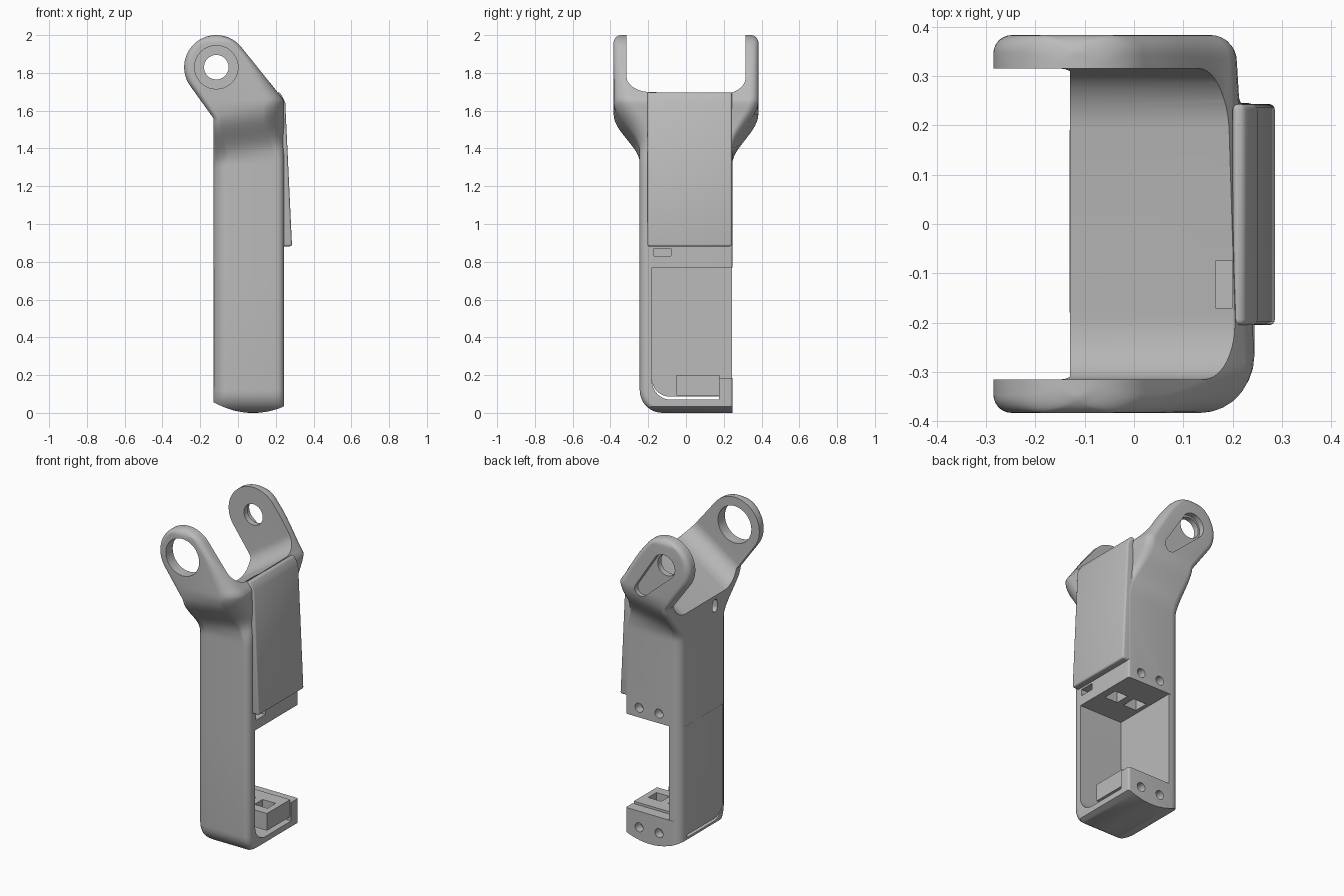
import bpy, bmesh
from math import sin, cos, pi, sqrt, atan2, radians

cube = bpy.data.objects.get("Cube")
if cube:
    bpy.data.objects.remove(cube, do_unlink=True)

GREY = bpy.data.materials.new("plain grey")
GREY.use_nodes = True
GREY.diffuse_color = (0.5, 0.5, 0.5, 1)
GREY.node_tree.nodes["Principled BSDF"].inputs["Base Color"].default_value = (0.5, 0.5, 0.5, 1)

PX, PZ, R = -0.115, 1.83, 0.17      # pivot centre and arm tip radius


def add_object(name, bm):
    bmesh.ops.recalc_face_normals(bm, faces=bm.faces)
    mesh = bpy.data.meshes.new(name)
    bm.to_mesh(mesh)
    bm.free()
    mesh.materials.append(GREY)
    ob = bpy.data.objects.new(name, mesh)
    bpy.context.collection.objects.link(ob)
    return ob


def prism(name, pts, axis, lo, hi, slope=0, round_edge=0):
    """Extrude a 2D outline along x (outline in y, z) or along y (outline in x, z)."""
    bm = bmesh.new()
    place = (lambda u, v, w: (w, u, v + slope * (w - 0.2))) if axis == "x" else (lambda u, v, w: (u, w, v))
    a, b = [[bm.verts.new(place(u, v, w)) for u, v in pts] for w in (lo, hi)]
    bm.faces.new(a)
    bm.faces.new(b)
    for i in range(len(a)):
        j = (i + 1) % len(a)
        bm.faces.new((a[i], a[j], b[j], b[i]))
    if round_edge:      # round the upright edge at the lowest x and highest y
        y_max = max(p[0] for p in pts)
        edges = [e for e in bm.edges
                 if all(abs(v.co.x - lo) < 1e-4 and abs(v.co.y - y_max) < 1e-4 for v in e.verts)]
        bmesh.ops.bevel(bm, geom=edges, offset=round_edge, segments=7, profile=0.5, affect="EDGES")
    return add_object(name, bm)


def box(name, x, y, z):
    return prism(name, [(y[0], z[0]), (y[1], z[0]), (y[1], z[1]), (y[0], z[1])], "x", *x)


def arc(cx, cy, r, a0, a1, n=12):
    steps = [radians(a0 + (a1 - a0) * i / n) for i in range(n + 1)]
    return [(cx + r * cos(a), cy + r * sin(a)) for a in steps]


def circle(cx, cy, r, n=40):
    return arc(cx, cy, r, 0, 360, n)[:-1]


def lerp(a, b, t):
    t = max(0, min(1, t))
    return a + (b - a) * t


def smooth(a, b, z):
    t = lerp(0, 1, (z - a) / (b - a))
    return t * t * (3 - 2 * t)


# Outline of the body in the front plane
def x_range(z):
    half = sqrt(max(0, R * R - (z - PZ) ** 2))
    left = PX - half if z > 1.731 else lerp(-0.13, -0.253, (z - 1.56) / 0.171)
    right = PX + half if z > 1.935 else lerp(0.244, 0.0186, (z - 1.655) / 0.28)
    return left, right


# Body: stacked rounded sections that flare outwards into the two arms
def body_ring(z):
    x0, x1 = x_range(z)
    f = smooth(1.3, 1.57, z)
    wide = f * (1 - smooth(1.62, 1.9, z))
    back_x1 = x1 - 0.036 * wide
    tip = 0.04
    drop = 0
    if z > 2 - tip:
        drop = tip - sqrt(max(0, tip ** 2 - (z - 2 + tip) ** 2))
    toe = 0.12 - sqrt(0.12 ** 2 - (0.12 - z) ** 2) if z < 0.12 else 0
    limit = (x1 - x0) * 0.48
    corners = [(x0, -1, lerp(0.085, 0.037, f), 180), (x1, -1, 0.04 + 0.07 * wide, 270),
               (back_x1, 1, 0.012 + 0.028 * f + 0.01 * wide, 0), (x0, 1, lerp(0.055, 0.037, f), 90)]
    ring = []
    for x, side, r, start in corners:
        r = min(r, limit)
        cx = x + r if x == x0 else x - r
        for px, dy in arc(cx, 0, r, start, start + 90, 7):
            flare = smooth(1.3, 1.57, z - 0.28 * (px + 0.13))
            half = lerp(0.245, 0.383, flare) - drop - (toe if side < 0 else 0)
            ring.append((px, side * (half - r) + dy, z))
    return ring


levels = [0.12 * (1 - cos(pi / 2 * i / 8)) for i in range(9)]
levels += [0.7, 1.2] + [1.3 + 0.02 * i for i in range(22)]
levels += [PZ + R * sin(radians(a)) for a in range(-32, 88, 4)] + [1.9997]
bm = bmesh.new()
rings = [[bm.verts.new(p) for p in body_ring(z)] for z in levels]
for lower, upper in zip(rings, rings[1:]):
    for i in range(len(lower)):
        j = (i + 1) % len(lower)
        bm.faces.new((lower[i], lower[j], upper[j], upper[i]))
bm.faces.new(rings[0])
bm.faces.new(rings[-1])
body = add_object("body", bm)

# Cutters: sloping fork opening, open bay, curved underside, pivot holes
cutters = [
    prism("fork_cut", [(-0.315, 2.8)] + arc(-0.19, 1.82, 0.125, 180, 270)
          + arc(0.19, 1.82, 0.125, 270, 360) + [(0.315, 2.8)], "x", -0.6, 0.6, slope=0.68),
    prism("bay_cut", [(-0.18, 0.77)] + arc(-0.08, 0.17, 0.1, 180, 270)
          + [(0.175, 0.07), (0.175, 0.185), (0.4, 0.185), (0.4, 0.77)], "x", -0.5, 0.5),
    prism("underside_cut", [(-0.4, -0.3)]
          + [(x, 1.3 * (x - 0.08) ** 2 - 0.0005) for x in [-0.2 + 0.025 * i for i in range(21)]]
          + [(0.4, -0.3)], "y", -0.6, 0.6),
    prism("front_pivot_cut", circle(PX, PZ, 0.115), "y", -0.6, -0.2),
    prism("back_pivot_cut", circle(PX, PZ, 0.065), "y", 0.2, 0.6),
]

# Tapered recess on the outside of the back arm
ex, ez = 0.045, 1.645
tilt = atan2(ez - PZ, ex - PX) * 180 / pi
cutters.append(prism("arm_recess_cut", arc(PX, PZ, 0.076, tilt + 90, tilt + 270, 20)
                     + arc(ex, ez, 0.042, tilt - 90, tilt + 90), "y", 0.35, 0.6))

# Screw holes, connector pockets and small openings
HOLES_X = (0.015, 0.152)
for x in HOLES_X:
    for z in (0.83, 0.085):
        cutters.append(prism("screw_cut", circle(x, z, 0.028, 20), "y", 0.19, 0.5))
    cutters.append(box("pocket_cut", (x - 0.045, x + 0.045), (-0.02, 0.07), (0.7, 0.85)))
cutters.append(box("top_pit_cut", (0.165, 0.2), (-0.17, -0.075), (1.55, 1.8)))
cutters.append(box("side_slot_cut", (0.2, 0.4), (-0.17, -0.08), (0.83, 0.87)))
cutters.append(prism("side_hole_cut", arc(-0.1, 1.425, 0.024, 0, 180)
                     + arc(-0.1, 1.395, 0.024, 180, 360), "x", -0.3, -0.05))


def bake(ob):
    graph = bpy.context.evaluated_depsgraph_get()
    mesh = bpy.data.meshes.new_from_object(ob.evaluated_get(graph))
    ob.modifiers.clear()
    ob.data = mesh


def carve(ob, tools):
    for tool in tools:
        tool.hide_render = True
        mod = ob.modifiers.new(tool.name, "BOOLEAN")
        mod.operation = "DIFFERENCE"
        mod.solver = "EXACT"
        mod.object = tool
    bake(ob)
    for tool in tools:
        bpy.data.objects.remove(tool, do_unlink=True)


def soften(ob, width):
    mod = ob.modifiers.new("soft edges", "BEVEL")
    mod.width = width
    mod.segments = 4
    mod.limit_method = "ANGLE"
    mod.angle_limit = radians(35)
    bake(ob)


carve(body, cutters)

# Sloping cover on the left side
cover = prism("side_cover", [(0.2, 1.697), (0.222, 1.697), (0.25, 1.645), (0.286, 0.882),
                             (0.2, 0.882)], "y", -0.205, 0.243)
soften(cover, 0.016)

# Side panel closing the bay, with a rounded lower corner and rounded back edge
panel = prism("side_panel", [(-0.179, 0.77)] + arc(-0.089, 0.177, 0.09, 180, 270)
              + [(0.244, 0.087), (0.244, 0.77)], "x", -0.1305, -0.055, round_edge=0.055)

# Connector block at the foot
block = box("connector_block", (-0.06, 0.235), (-0.05, 0.178), (0.093, 0.2))
carve(block, [box("block_pocket_cut", (x - 0.045, x + 0.045), (0.01, 0.09), (0.13, 0.3))
              for x in HOLES_X])

# Smooth shading with sharp edges kept
for ob in bpy.context.selected_objects:
    ob.select_set(False)
for ob in (body, cover, panel, block):
    ob.select_set(True)
bpy.context.view_layer.objects.active = body
bpy.ops.object.shade_smooth_by_angle(angle=radians(32))
